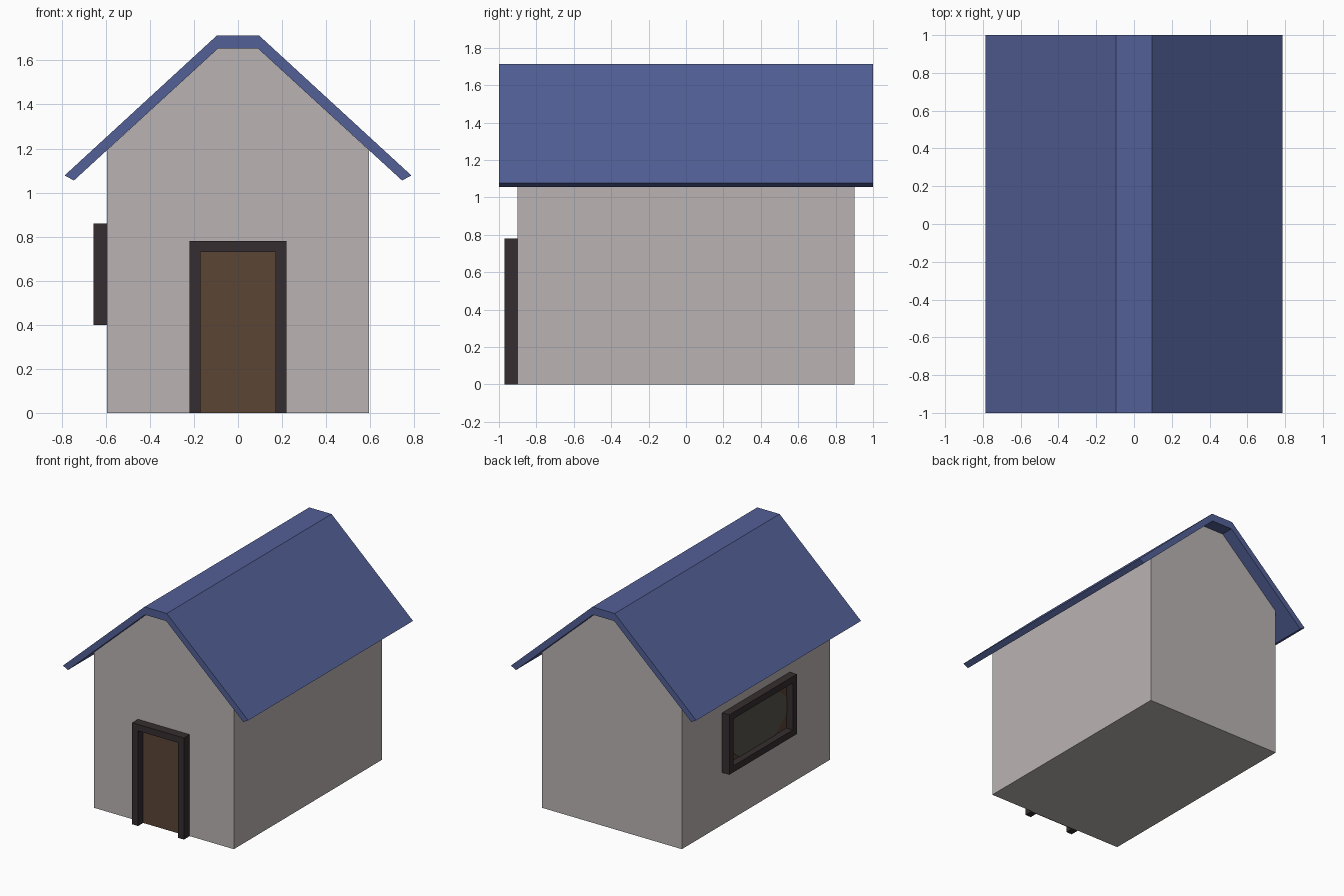
import bpy, bmesh

if "Cube" in bpy.data.objects:
    bpy.data.objects.remove(bpy.data.objects["Cube"])


def material(name, rgb):
    m = bpy.data.materials.new(name)
    m.diffuse_color = (*rgb, 1)
    m.use_nodes = True
    m.node_tree.nodes["Principled BSDF"].inputs["Base Color"].default_value = m.diffuse_color
    return m


WALL = material("warm_grey_plaster", (0.49, 0.457, 0.45))
ROOF = material("blue_roof", (0.084, 0.115, 0.305))
WOOD = material("brown_wood", (0.105, 0.059, 0.036))
FRAME = material("dark_frame", (0.036, 0.027, 0.029))
GLASS = material("dark_glass", (0.098, 0.087, 0.074))


def prism(name, profile, start, end, axis, mat):
    """Extrude a 2D profile along y (profile = x,z) or x (profile = y,z)."""
    def place(p, d):
        return (p[0], d, p[1]) if axis == "y" else (d, p[0], p[1])
    bm = bmesh.new()
    face = bm.faces.new([bm.verts.new(place(p, start)) for p in profile])
    ext = bmesh.ops.extrude_face_region(bm, geom=[face])
    for v in ext["geom"]:
        if isinstance(v, bmesh.types.BMVert):
            v.co[1 if axis == "y" else 0] = end
    bmesh.ops.recalc_face_normals(bm, faces=bm.faces)
    mesh = bpy.data.meshes.new(name)
    bm.to_mesh(mesh)
    bm.free()
    mesh.materials.append(mat)
    ob = bpy.data.objects.new(name, mesh)
    bpy.context.collection.objects.link(ob)
    return ob


def mirrored(half):
    """Complete a right-half outline with its left half."""
    return half + [(-u, v) for u, v in reversed(half)]


def rect(u0, u1, v0, v1):
    return [(u0, v0), (u1, v0), (u1, v1), (u0, v1)]


# House body with clipped gable
prism("walls", mirrored([(0.595, 0), (0.595, 1.192), (0.09, 1.655)]),
      -0.9, 0.9, "y", WALL)

# Folded roof slab with flat ridge
outer = [(0.787, 1.078), (0.095, 1.714)]
inner = [(0.09, 1.655), (0.745, 1.055)]
prism("roof", mirrored(outer) + [(-u, v) for u, v in reversed(inner)] + inner,
      -1, 1, "y", ROOF)

# Door and its surround
prism("door_frame", mirrored([(0.22, 0), (0.22, 0.78)])
      + [(-0.17, 0), (-0.17, 0.73), (0.17, 0.73), (0.17, 0)],
      -0.97, -0.9, "y", FRAME)
prism("door", rect(-0.17, 0.17, 0, 0.73), -0.908, -0.9, "y", WOOD)

# Side window: four frame bars, wooden backing, clipped-corner pane
for name, bar in {
    "window_sill": rect(-0.41, 0.41, 0.40, 0.45),
    "window_head": rect(-0.41, 0.41, 0.81, 0.86),
    "window_jamb_front": rect(-0.41, -0.36, 0.45, 0.81),
    "window_jamb_back": rect(0.36, 0.41, 0.45, 0.81),
}.items():
    prism(name, bar, -0.655, -0.595, "x", FRAME)
prism("window_backing", rect(-0.36, 0.36, 0.45, 0.81), -0.601, -0.595, "x", WOOD)
prism("window_pane", mirrored([(0.22, 0.45), (0.36, 0.57), (0.36, 0.69), (0.22, 0.81)]),
      -0.605, -0.601, "x", GLASS)
